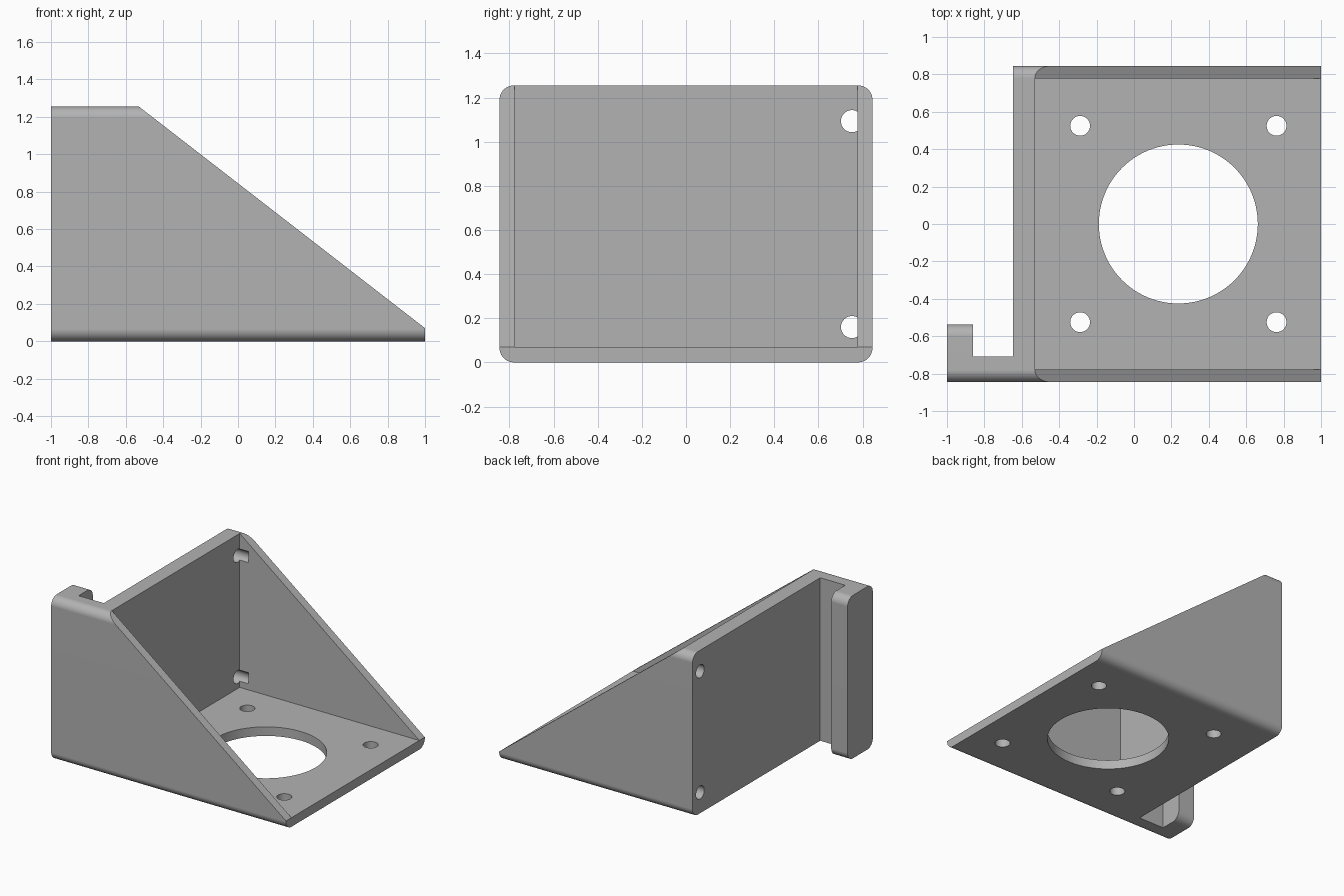
import bpy
import bmesh
from math import sin, cos, pi, radians
from mathutils import Vector

cube = bpy.data.objects.get("Cube")
if cube:
    bpy.data.objects.remove(cube, do_unlink=True)

HALF_W, HEIGHT, ROUND = 0.845, 1.255, 0.065
WALL_BACK, WALL_FRONT = -0.647, -0.53
SIDE_IN, FLOOR = 0.778, 0.07
ARM_IN, LIP_IN, LIP_END = -0.709, -0.861, -0.537

grey = bpy.data.materials.new("plain grey")
grey.use_nodes = True
grey.diffuse_color = (0.45, 0.45, 0.45, 1)
grey.node_tree.nodes["Principled BSDF"].inputs["Base Color"].default_value = (0.45, 0.45, 0.45, 1)


def prism(name, points, direction):
    """Extrude a closed 3D outline along a direction."""
    bm = bmesh.new()
    face = bm.faces.new([bm.verts.new(p) for p in points])
    res = bmesh.ops.extrude_face_region(bm, geom=[face], use_keep_orig=True)
    verts = [v for v in res["geom"] if isinstance(v, bmesh.types.BMVert)]
    bmesh.ops.translate(bm, verts=verts, vec=Vector(direction))
    bmesh.ops.recalc_face_normals(bm, faces=bm.faces)
    mesh = bpy.data.meshes.new(name)
    bm.to_mesh(mesh)
    bm.free()
    mesh.materials.append(grey)
    obj = bpy.data.objects.new(name, mesh)
    bpy.context.collection.objects.link(obj)
    return obj


def box(name, x0, x1, y0, y1, z0, z1):
    return prism(name, [(x0, y0, z0), (x1, y0, z0), (x1, y1, z0), (x0, y1, z0)], (0, 0, z1 - z0))


def rounded_bar(name, x0, x1, y0, y1, round_near=True):
    """Full-height bar along x with rounded corners in its cross-section."""
    corners = [(y1 - ROUND, ROUND, -pi / 2), (y1 - ROUND, HEIGHT - ROUND, 0)]
    if round_near:
        corners += [(y0 + ROUND, HEIGHT - ROUND, pi / 2), (y0 + ROUND, ROUND, pi)]
    steps = 10
    pts = [(x0, cy + ROUND * cos(a + i * pi / 2 / steps), cz + ROUND * sin(a + i * pi / 2 / steps))
           for cy, cz, a in corners for i in range(steps + 1)]
    if not round_near:
        pts += [(x0, y0, HEIGHT), (x0, y0, 0)]
    return prism(name, pts, (x1 - x0, 0, 0))


def cylinder(name, centre, radius, axis, length, sides):
    """Round cutter along x or z, starting at centre."""
    c = Vector(centre)
    pts = []
    for i in range(sides):
        u, v = radius * cos(2 * pi * i / sides), radius * sin(2 * pi * i / sides)
        pts.append(c + (Vector((0, u, v)) if axis == "x" else Vector((u, v, 0))))
    return prism(name, pts, (length, 0, 0) if axis == "x" else (0, 0, length))


def cut(target, cutter):
    mod = target.modifiers.new("cut", "BOOLEAN")
    mod.operation, mod.solver, mod.object = "DIFFERENCE", "EXACT", cutter
    bpy.context.view_layer.objects.active = target
    bpy.ops.object.modifier_apply(modifier=mod.name)
    bpy.data.objects.remove(cutter, do_unlink=True)


# Bracket body: rounded block, hollowed and sloped
bracket = rounded_bar("motor_bracket", -1, 1, -HALF_W, HALF_W)
cut(bracket, box("rear_space", -1.2, WALL_BACK, ARM_IN, 1, -0.2, 1.5))
cut(bracket, box("pocket", WALL_FRONT, 1.2, -SIDE_IN, SIDE_IN, FLOOR, 1.5))

# Sloping edge of the side walls
slope = (FLOOR - HEIGHT) / (1 - WALL_FRONT)
xa, xb = WALL_FRONT - 0.15, 1.2
cut(bracket, prism("slope", [(xa, -1, HEIGHT + slope * (xa - WALL_FRONT)),
                             (xb, -1, HEIGHT + slope * (xb - WALL_FRONT)),
                             (xb, -1, 1.5), (xa, -1, 1.5)], (0, 2, 0)))

# Motor opening and its four screw holes
cx = 0.237
cut(bracket, cylinder("motor_opening", (cx, 0, -0.1), 0.425, "z", 0.3, 96))
for sx in (-1, 1):
    for sy in (-1, 1):
        cut(bracket, cylinder("screw_hole", (cx + sx * 0.525, sy * 0.525, -0.1), 0.053, "z", 0.3, 32))

# Mounting holes through the upright wall, nicking the side wall
for z in (0.16, 1.093):
    cut(bracket, cylinder("wall_hole", (-0.8, 0.752, z), 0.05, "x", 0.345, 32))

# Hook lip at the end of the rear arm
lip = rounded_bar("hook_lip", -1, LIP_IN, ARM_IN, LIP_END, round_near=False)

# Smooth rounds, flat planes
for obj in (bracket, lip):
    bpy.ops.object.select_all(action="DESELECT")
    obj.select_set(True)
    bpy.context.view_layer.objects.active = obj
    bpy.ops.object.shade_smooth_by_angle(angle=radians(30))
    weighted = obj.modifiers.new("weighted_normals", "WEIGHTED_NORMAL")
    weighted.keep_sharp = True
